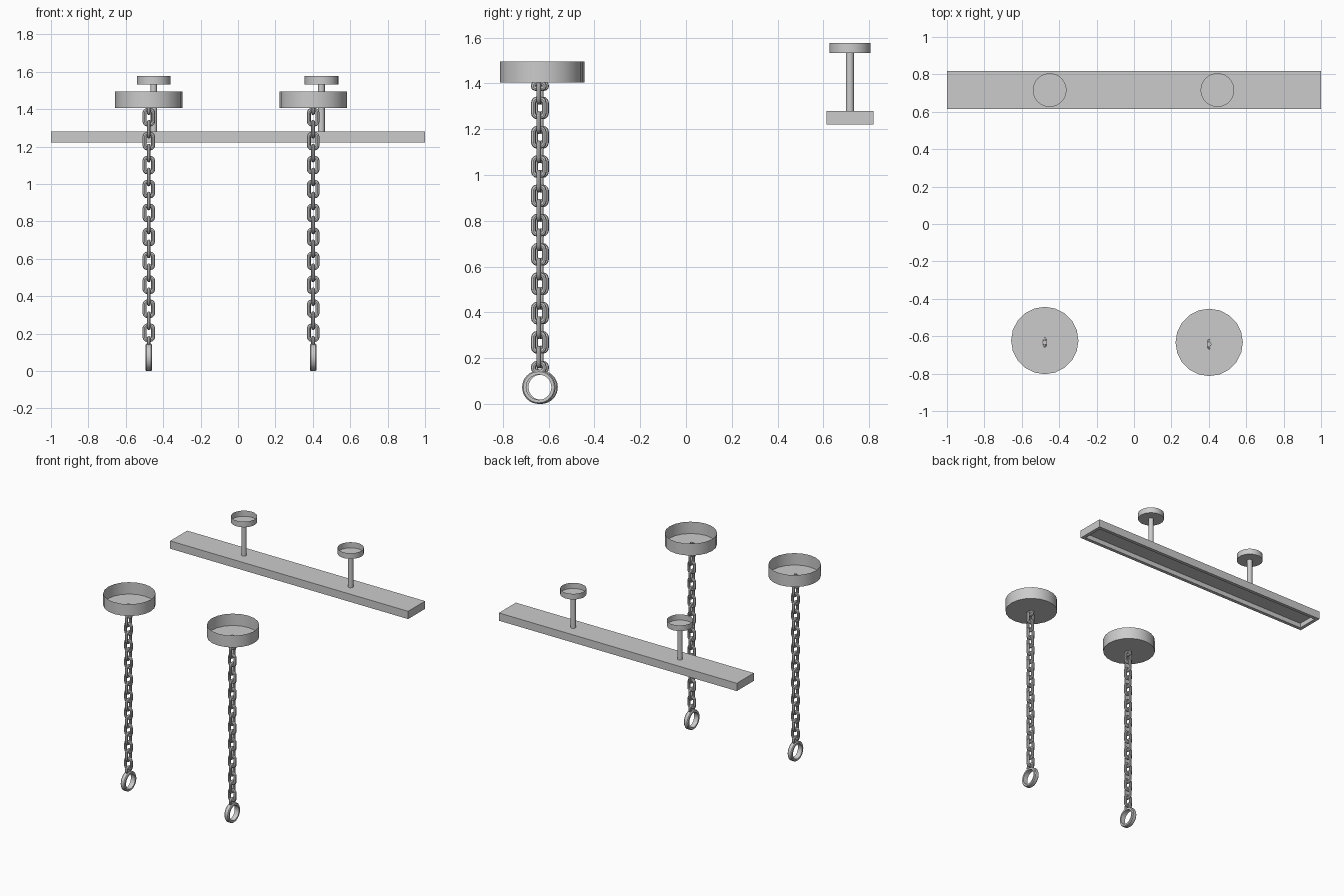
import bpy, bmesh, math
from mathutils import Vector

if "Cube" in bpy.data.objects:
    bpy.data.objects.remove(bpy.data.objects["Cube"])


def finish(bm, name, smooth=True):
    bmesh.ops.recalc_face_normals(bm, faces=bm.faces[:])
    me = bpy.data.meshes.new(name)
    bm.to_mesh(me)
    bm.free()
    ob = bpy.data.objects.new(name, me)
    bpy.context.collection.objects.link(ob)
    if smooth:
        bpy.ops.object.select_all(action='DESELECT')
        ob.select_set(True)
        bpy.context.view_layer.objects.active = ob
        bpy.ops.object.shade_smooth_by_angle(angle=math.radians(35))
    return ob


def cup(name, x, y, z0, z1, r, n):
    """Thin dish: floor at z0, open at the top."""
    bm = bmesh.new()
    ring = lambda z: [bm.verts.new((x + r * math.cos(2 * math.pi * i / n),
                                    y + r * math.sin(2 * math.pi * i / n), z)) for i in range(n)]
    a, b = ring(z0), ring(z1)
    bm.faces.new(a)
    for i in range(n):
        bm.faces.new((a[i], a[(i + 1) % n], b[(i + 1) % n], b[i]))
    return finish(bm, name)


def rod(name, x, y, z0, z1, r, n=16):
    bm = bmesh.new()
    bmesh.ops.create_cone(bm, cap_ends=True, segments=n, radius1=r, radius2=r, depth=z1 - z0)
    bmesh.ops.translate(bm, verts=bm.verts, vec=(x, y, (z0 + z1) / 2))
    return finish(bm, name)


def sweep(bm, path, section, side):
    """Closed sweep; section pairs are (outward, sideways), path lies in the plane normal to side."""
    n, m, rings = len(path), len(section), []
    for i, p in enumerate(path):
        t = (path[(i + 1) % n] - path[i - 1]).normalized()
        out = t.cross(side)
        rings.append([bm.verts.new(p + out * a + side * b) for a, b in section])
    for i in range(n):
        for j in range(m):
            bm.faces.new((rings[i][j], rings[(i + 1) % n][j],
                          rings[(i + 1) % n][(j + 1) % m], rings[i][(j + 1) % m]))


def link(bm, x, y, z, turned, length=0.1, width=0.068, t=0.021):
    """Rounded-rectangle chain link, in the xz plane or turned into yz."""
    along = Vector((0, 1, 0)) if turned else Vector((1, 0, 0))
    side = Vector((1, 0, 0)) if turned else Vector((0, -1, 0))
    hw, hl = (width - t) / 2, (length - t) / 2
    c = min(0.017, hl * 0.8)
    path = []
    for k, (sx, sz) in enumerate([(1, 1), (-1, 1), (-1, -1), (1, -1)]):
        for s in range(4):
            a = math.pi / 2 * (k + s / 3)
            path.append(Vector((x, y, z))
                        + along * (sx * (hw - c) + c * math.cos(a))
                        + Vector((0, 0, sz * (hl - c) + c * math.sin(a))))
    sec = [(t / 2 * math.cos(math.pi * j / 4), t / 2 * math.sin(math.pi * j / 4)) for j in range(8)]
    sweep(bm, path, sec, side)


# Hanging chains with ceiling dish and end ring
for tag, x, y in (("left", -0.477, -0.623), ("right", 0.402, -0.633)):
    cup(tag + "_ceiling_dish", x, y, 1.405, 1.495, 0.18, 20)
    yc = y - 0.01
    bm = bmesh.new()
    for k in range(10):
        link(bm, x, yc, 0.205 + 0.128 * k, False)
    for k in range(9):
        link(bm, x, yc, 0.269 + 0.128 * k, True)
    link(bm, x, yc, 0.159, True, length=0.058)
    link(bm, x, yc, 1.389, True, length=0.042)
    finish(bm, tag + "_chain")
    rod(tag + "_chain_pin", x, yc, 1.39, 1.417, 0.012)
    # End ring: flat band
    bm = bmesh.new()
    path = [Vector((x, yc + 0.064 * math.cos(2 * math.pi * i / 32),
                    0.073 + 0.064 * math.sin(2 * math.pi * i / 32))) for i in range(32)]
    sweep(bm, path, [(0.009, -0.012), (0.009, 0.012), (0.004, 0.018), (-0.009, 0.018),
                     (-0.009, -0.018), (0.004, -0.018)], Vector((1, 0, 0)))
    finish(bm, tag + "_end_ring")

# Long lamp body with recessed underside
bm = bmesh.new()
bmesh.ops.create_cube(bm, size=1)
bmesh.ops.scale(bm, verts=bm.verts, vec=(2, 0.204, 0.059))
bmesh.ops.translate(bm, verts=bm.verts, vec=(0, 0.716, 1.2505))
bm.normal_update()
bottom = [f for f in bm.faces if f.normal.z < -0.9]
bmesh.ops.inset_region(bm, faces=bottom, thickness=0.035)
res = bmesh.ops.extrude_discrete_faces(bm, faces=bottom)
bmesh.ops.translate(bm, verts=res["faces"][0].verts, vec=(0, 0, 0.035))
finish(bm, "lamp_body", smooth=False)

# Lamp stems and ceiling cups
for tag, x in (("left", -0.451), ("right", 0.446)):
    rod(tag + "_lamp_stem", x, 0.716, 1.27, 1.536, 0.018)
    cup(tag + "_lamp_cup", x, 0.716, 1.533, 1.576, 0.09, 32)
